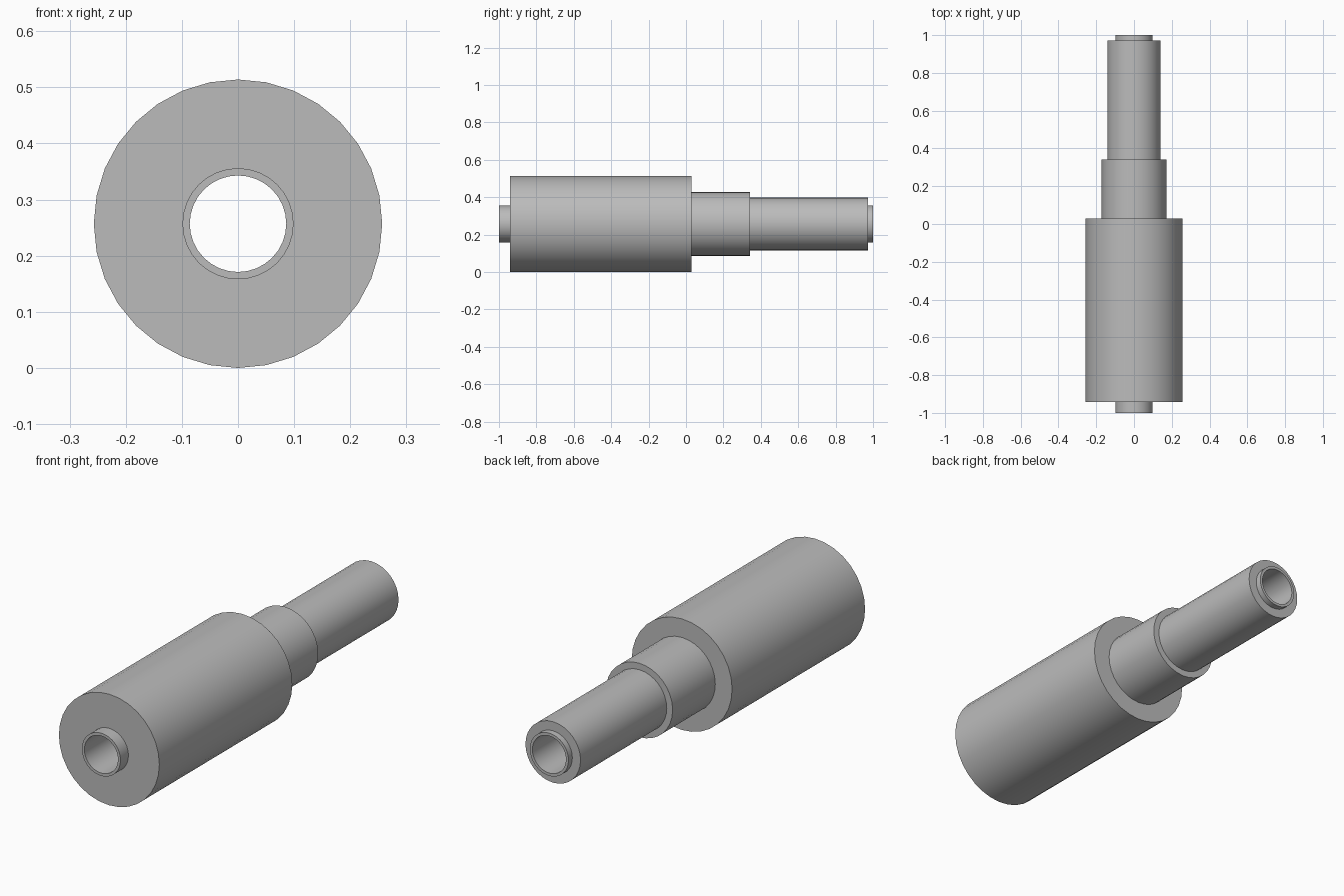
import bpy
import bmesh
import math
from mathutils import Vector, Matrix

cube = bpy.data.objects.get("Cube")
if cube:
    bpy.data.objects.remove(cube, do_unlink=True)

SIDES = 32
AXIS_HEIGHT = 0.257
TUBE_RADIUS = 0.099

# One plain grey for every part
grey = bpy.data.materials.new("plain_grey")
grey.use_nodes = True
colour = (0.5, 0.5, 0.5, 1)
grey.diffuse_color = colour
grey.node_tree.nodes["Principled BSDF"].inputs["Base Color"].default_value = colour


def sleeve(name, inner, outer, front, back):
    """Hollow cylinder along y, made by turning a rectangle about the shaft axis."""
    bm = bmesh.new()
    corners = [(inner, front), (outer, front), (outer, back), (inner, back)]
    rings = []
    for i in range(SIDES):
        turn = Matrix.Rotation(math.tau * i / SIDES, 3, "Y")
        rings.append([bm.verts.new(turn @ Vector((0, y, r))) for r, y in corners])
    for i, ring in enumerate(rings):
        following = rings[(i + 1) % SIDES]
        for j in range(4):
            k = (j + 1) % 4
            bm.faces.new((ring[j], ring[k], following[k], following[j]))
    bmesh.ops.recalc_face_normals(bm, faces=bm.faces)

    # Smooth round walls with crisp rims
    for face in bm.faces:
        face.smooth = True
    for edge in bm.edges:
        edge.smooth = edge.calc_face_angle() < math.radians(30)

    mesh = bpy.data.meshes.new(name)
    bm.to_mesh(mesh)
    bm.free()
    mesh.materials.append(grey)
    obj = bpy.data.objects.new(name, mesh)
    obj.location.z = AXIS_HEIGHT
    bpy.context.collection.objects.link(obj)
    return obj


# Open tube running the full length
sleeve("inner_tube", 0.086, TUBE_RADIUS, -1, 1)

# Stepped sleeves stacked along the tube
sleeve("large_front_sleeve", TUBE_RADIUS, 0.257, -0.942, 0.03)
sleeve("middle_collar", TUBE_RADIUS, 0.171, 0.03, 0.342)
sleeve("slim_rear_sleeve", TUBE_RADIUS, 0.141, 0.342, 0.972)
